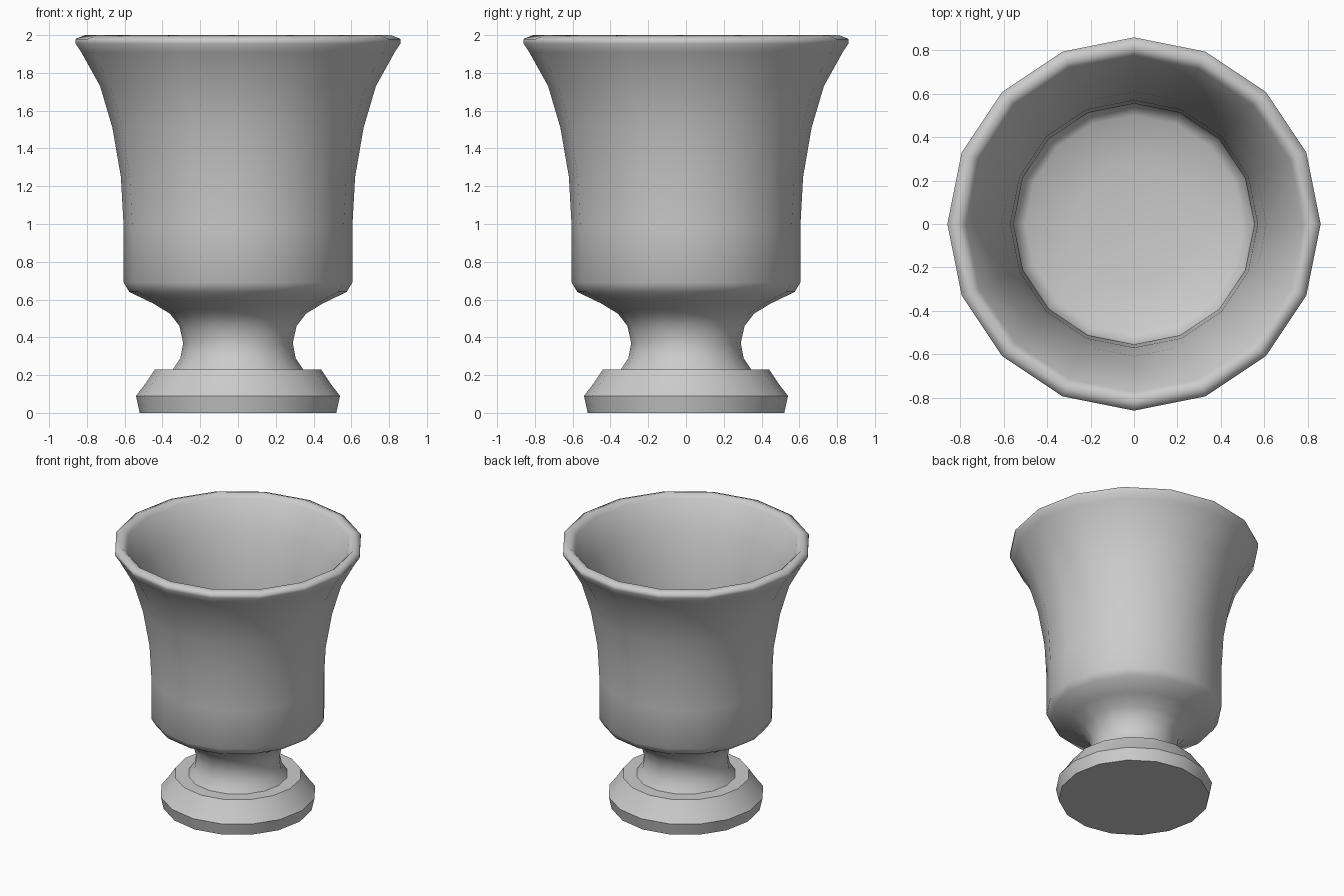
import bpy, bmesh, math

if "Cube" in bpy.data.objects:
    bpy.data.objects.remove(bpy.data.objects["Cube"])

SIDES = 16


def lathe(name, profile, angle):
    """Revolve a (radius, z) profile about z; radius 0 makes a pole."""
    bm = bmesh.new()
    rings = []
    for r, z in profile:
        if r == 0:
            rings.append([bm.verts.new((0, 0, z))] * SIDES)
        else:
            rings.append([bm.verts.new((r * math.cos(2 * math.pi * i / SIDES),
                                        r * math.sin(2 * math.pi * i / SIDES), z))
                          for i in range(SIDES)])
    for a, b in zip(rings, rings[1:]):
        for i in range(SIDES):
            j = (i + 1) % SIDES
            quad = [a[i], a[j], b[j], b[i]]
            bm.faces.new(list(dict.fromkeys(quad)))
    mesh = bpy.data.meshes.new(name)
    bm.to_mesh(mesh)
    bm.free()
    obj = bpy.data.objects.new(name, mesh)
    bpy.context.collection.objects.link(obj)
    bpy.ops.object.select_all(action='DESELECT')
    obj.select_set(True)
    bpy.context.view_layer.objects.active = obj
    bpy.ops.object.shade_smooth_by_angle(angle=math.radians(angle))
    return obj


# Stepped foot with crisp edges, open where the stem meets it
lathe("foot", [(0, 0), (0.52, 0), (0.54, 0.09), (0.49, 0.155),
               (0.44, 0.23), (0.345, 0.23)], 35)

# Stem and flared cup: outer wall, rounded rim, inner wall, floor
outer = [(0.345, 0.23), (0.305, 0.29), (0.29, 0.37), (0.31, 0.46),
         (0.36, 0.525), (0.45, 0.58), (0.575, 0.64), (0.605, 0.69),
         (0.605, 0.98), (0.62, 1.25), (0.665, 1.51), (0.73, 1.73),
         (0.83, 1.91), (0.86, 1.955)]
rim = [(0.86, 1.98), (0.81, 2.0), (0.775, 1.965)]
inner = [(0.68, 1.76), (0.61, 1.52), (0.57, 1.25), (0.555, 0.98),
         (0.55, 0.70), (0.50, 0.67), (0.28, 0.635), (0, 0.625)]
lathe("urn_cup", outer + rim + inner, 180)
